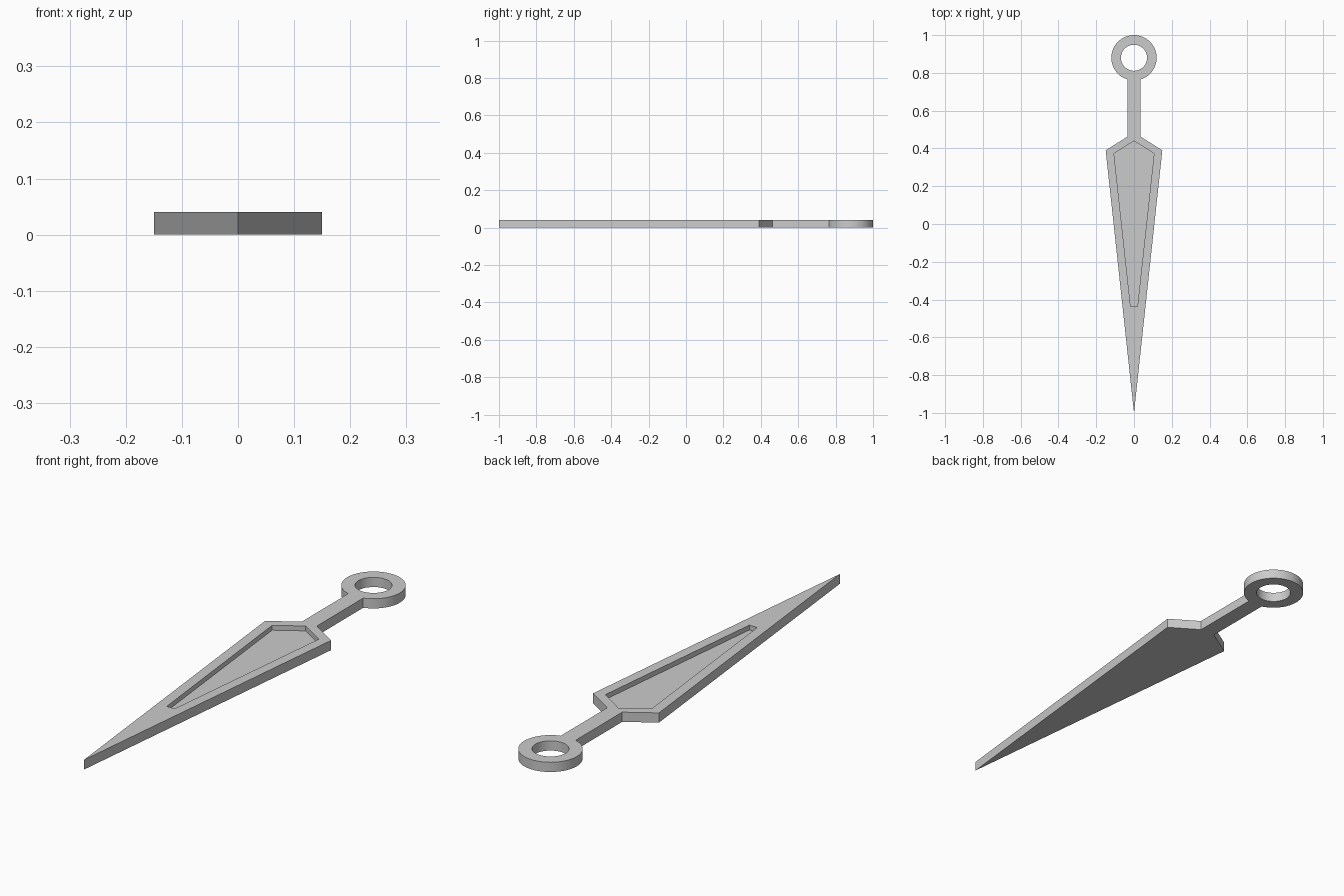
import bpy, bmesh
from math import sin, cos, asin, pi, radians

cube = bpy.data.objects.get("Cube")
if cube:
    bpy.data.objects.remove(cube, do_unlink=True)

THICK, FLOOR = 0.04, 0.02          # slab height and recess floor height
RING_Y, OUTER, INNER = 0.88, 0.12, 0.069
GRIP = 0.034                       # half width of the grip


def arc(radius, start, sweep, steps):
    """Points on a circle around the ring centre; angles run from +y."""
    return [(radius * sin(start + sweep * i / steps),
             RING_Y + radius * cos(start + sweep * i / steps))
            for i in range(steps + 1)]


def wall(bm, points, z0, z1):
    """Vertical wall along a closed outline; returns its lower and upper edges."""
    low = [bm.verts.new((x, y, z0)) for x, y in points]
    high = [bm.verts.new((x, y, z1)) for x, y in points]
    n = len(points)
    for i in range(n):
        j = (i + 1) % n
        bm.faces.new((low[i], low[j], high[j], high[i]))
    rims = [[bm.edges.get((r[i], r[(i + 1) % n])) for i in range(n)]
            for r in (low, high)]
    return rims


def cap(bm, edges):
    """Flat face across one outline and any holes in it."""
    bmesh.ops.triangle_fill(bm, edges=edges, use_beauty=True, normal=(0, 0, 1))


# Outlines: blade, grip and ring in one; the ring hole; the blade recess
join = pi - asin(GRIP / OUTER)
body = arc(OUTER, -join, 2 * join, 56)
body += [(GRIP, 0.463), (0.15, 0.39), (0, -1), (-0.15, 0.39), (-GRIP, 0.463)]
hole = arc(INNER, 0, 2 * pi, 48)[:-1]
recess = [(0, 0.44), (0.106, 0.373), (0.018, -0.437),
          (-0.018, -0.437), (-0.106, 0.373)]

bm = bmesh.new()
body_low, body_high = wall(bm, body, 0, THICK)
hole_low, hole_high = wall(bm, hole, 0, THICK)
recess_low, recess_high = wall(bm, recess, FLOOR, THICK)
cap(bm, body_low + hole_low)
cap(bm, body_high + hole_high + recess_high)
cap(bm, recess_low)
bmesh.ops.recalc_face_normals(bm, faces=bm.faces[:])

mesh = bpy.data.meshes.new("throwing_knife")
bm.to_mesh(mesh)
bm.free()
knife = bpy.data.objects.new("throwing_knife", mesh)
bpy.context.collection.objects.link(knife)

# Steel
steel = bpy.data.materials.new("grey_steel")
steel.use_nodes = True
colour = (0.6, 0.6, 0.6, 1)
steel.diffuse_color = colour
steel.node_tree.nodes["Principled BSDF"].inputs["Base Color"].default_value = colour
mesh.materials.append(steel)

bpy.ops.object.select_all(action="DESELECT")
knife.select_set(True)
bpy.context.view_layer.objects.active = knife
bpy.ops.object.shade_smooth_by_angle(angle=radians(30))
